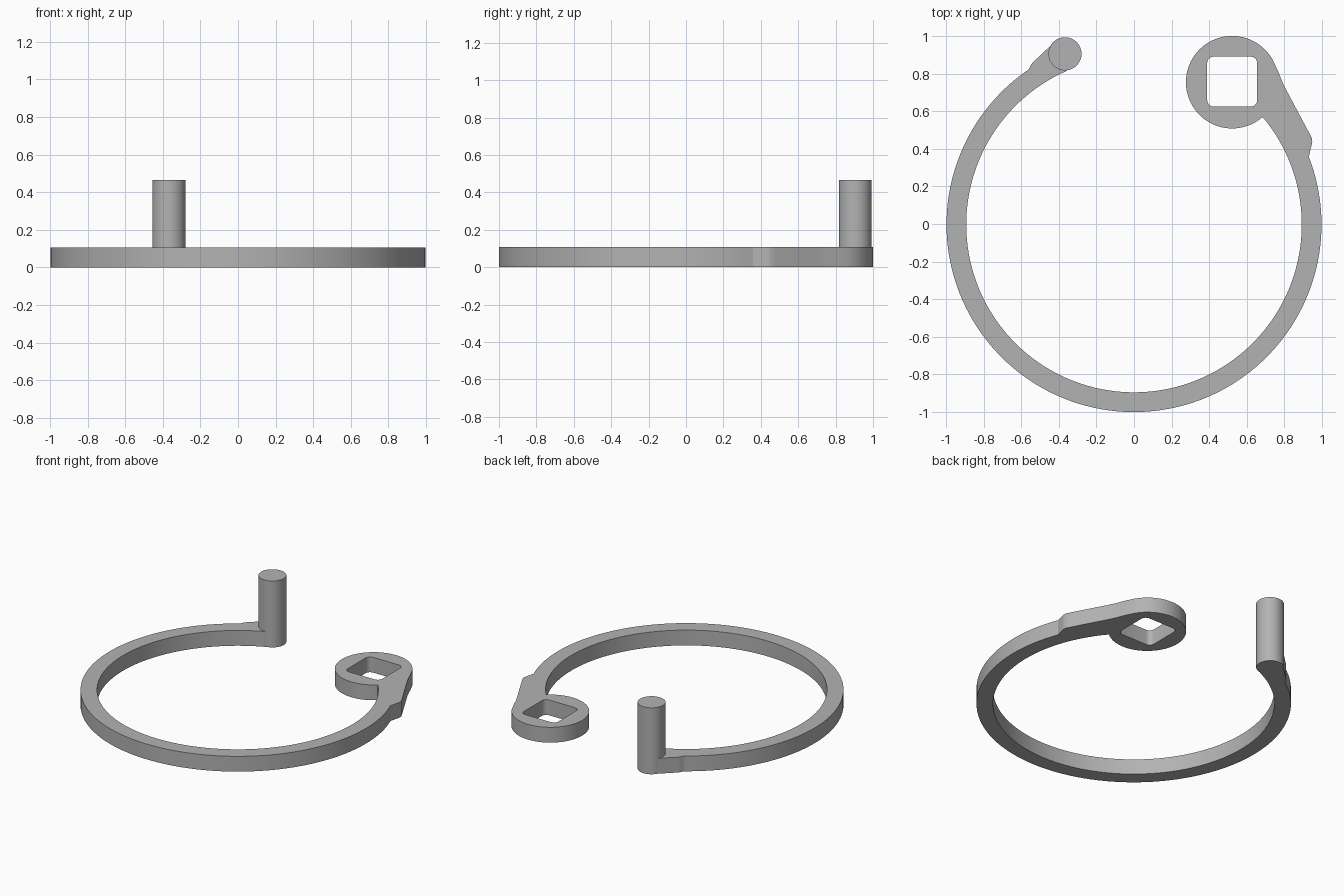
import bpy, bmesh
from math import sin, cos, radians
from mathutils import Vector

if "Cube" in bpy.data.objects:
    bpy.data.objects.remove(bpy.data.objects["Cube"])

THICK, POST_TOP = 0.107, 0.465
RING, EYE, POST = (0, -0.003), (0.522, 0.754), (-0.367, 0.905)
RING_OUT, RING_IN, EYE_R, POST_R = 0.997, 0.892, 0.246, 0.088

grey = bpy.data.materials.new("plain grey")
grey.use_nodes = True
colour = (0.45, 0.45, 0.45, 1)
grey.diffuse_color = colour
grey.node_tree.nodes["Principled BSDF"].inputs["Base Color"].default_value = colour


def arc(centre, r, a0, a1, n):
    """Points along an arc, angles in degrees."""
    angles = [radians(a0 + (a1 - a0) * i / n) for i in range(n + 1)]
    return [(centre[0] + r * cos(a), centre[1] + r * sin(a)) for a in angles]


def extrude(name, loops, z0, z1):
    """Solid from an outline and optional hole loops."""
    bm = bmesh.new()
    edges = []
    for loop in loops:
        vs = [bm.verts.new((x, y, z0)) for x, y in loop]
        edges += [bm.edges.new((a, b)) for a, b in zip(vs, vs[1:] + vs[:1])]
    bmesh.ops.triangle_fill(bm, edges=edges, use_beauty=True, normal=Vector((0, 0, 1)))
    res = bmesh.ops.extrude_face_region(bm, geom=bm.faces[:], use_keep_orig=True)
    top = [g for g in res["geom"] if isinstance(g, bmesh.types.BMVert)]
    bmesh.ops.translate(bm, verts=top, vec=(0, 0, z1 - z0))
    bmesh.ops.recalc_face_normals(bm, faces=bm.faces[:])
    mesh = bpy.data.meshes.new(name)
    bm.to_mesh(mesh)
    bm.free()
    mesh.materials.append(grey)
    ob = bpy.data.objects.new(name, mesh)
    bpy.context.collection.objects.link(ob)
    bpy.ops.object.select_all(action="DESELECT")
    ob.select_set(True)
    bpy.context.view_layer.objects.active = ob
    bpy.ops.object.shade_smooth_by_angle(angle=radians(30))
    return ob


# Open ring with the eye at one end and the post foot at the other
outline = arc(RING, RING_OUT, 124.2, 381.2, 110)
outline += [(0.942, 0.41), (0.948, 0.437), (0.945, 0.457), (0.932, 0.483)]
outline += [(0.82, 0.693), (0.79, 0.752), (0.765, 0.815)]
outline += arc(EYE, EYE_R, 22, 311, 64)
outline += arc(RING, RING_IN, 39.2, -246.2, 120)
outline += arc(POST, POST_R, 278, 511, 40)
outline += [(-0.537, 0.86), (-0.547, 0.848), (-0.555, 0.83)]

# Square hole with rounded corners
H, R = 0.133, 0.035
hole = []
for k, (sx, sy) in enumerate([(1, 1), (-1, 1), (-1, -1), (1, -1)]):
    corner = (EYE[0] + sx * (H - R), EYE[1] + 0.003 + sy * (H - R))
    hole += arc(corner, R, 90 * k, 90 * k + 90, 6)

extrude("ring_with_eye", [outline, hole], 0, THICK)
extrude("post", [arc(POST, POST_R, 0, 354.375, 63)], THICK, POST_TOP)
